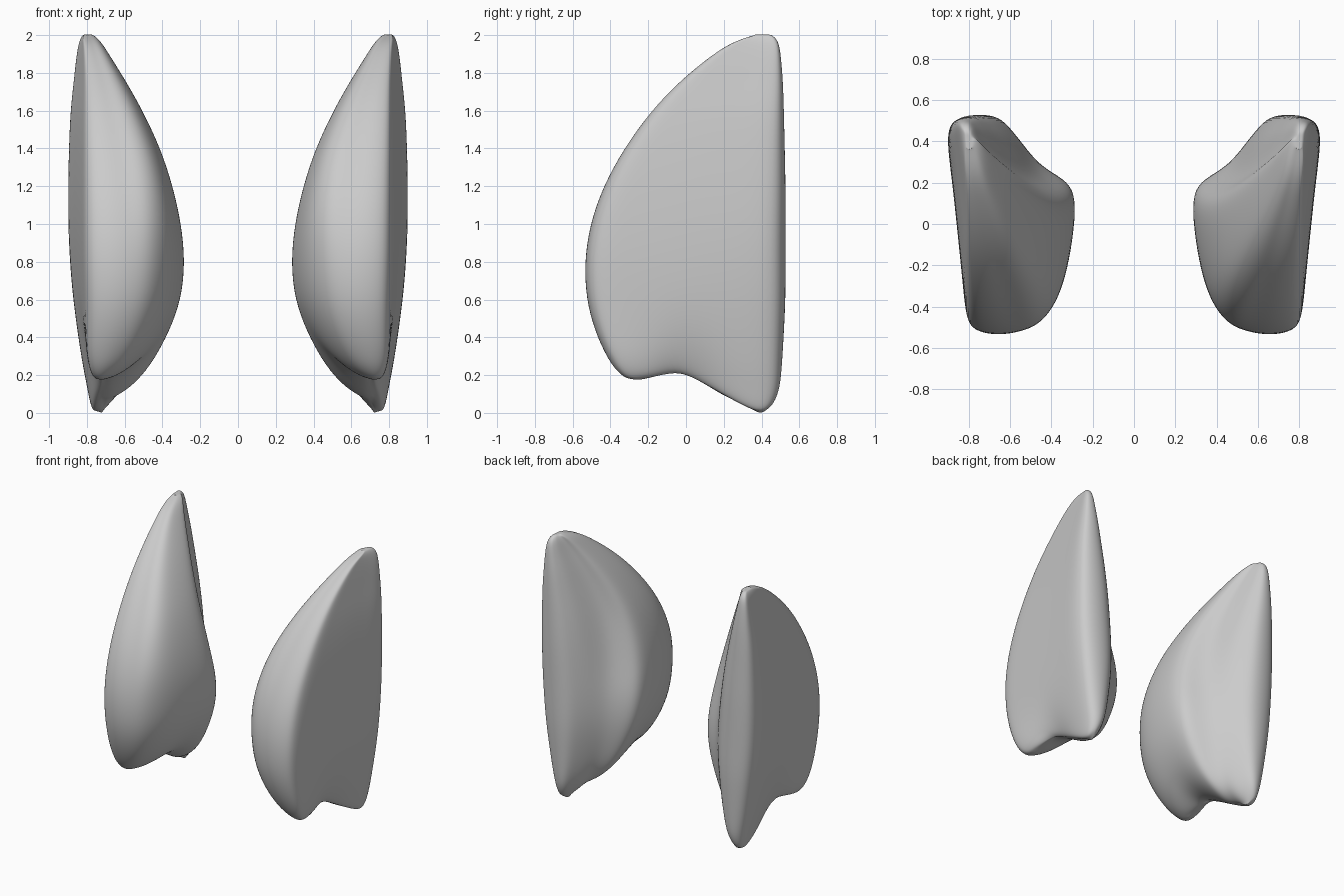
import bpy, bmesh, math

if "Cube" in bpy.data.objects:
    bpy.data.objects.remove(bpy.data.objects["Cube"])

# Horizontal cross-section: u = outer face (0) to inner ridge (1), v = front to back
RING = [(0, .07), (.06, .016), (.27, -.004), (.47, .01), (.65, .045), (.79, .13),
        (.88, .23), (.94, .34), (.985, .47), (1.01, .61), (.975, .69), (.84, .735),
        (.70, .785), (.59, .86), (.49, .935), (.40, .99), (.25, 1.003), (.08, .98),
        (-.01, .915), (0, .7), (0, .5), (0, .35), (0, .2)]

# z, front y, back y, inner x, outer x at front, outer x at back
SECTIONS = [
    (0.00, -.31, .45, .665, .755, .77),
    (0.03, -.345, .475, .60, .775, .785),
    (0.10, -.39, .50, .52, .79, .80),
    (0.22, -.435, .51, .44, .80, .825),
    (0.40, -.485, .52, .365, .80, .855),
    (0.60, -.53, .53, .30, .80, .885),
    (0.80, -.54, .53, .28, .805, .905),
    (1.00, -.51, .53, .30, .805, .915),
    (1.20, -.44, .53, .345, .805, .915),
    (1.40, -.33, .525, .41, .805, .91),
    (1.60, -.185, .52, .505, .805, .90),
    (1.75, -.04, .515, .59, .805, .88),
    (1.87, .105, .505, .665, .81, .865),
    (1.95, .22, .495, .715, .815, .85),
    (1.985, .31, .475, .745, .82, .835),
    (2.003, .375, .45, .77, .815, .82)]

# Height of the notched underside along y
BOTTOM = [(-.6, .20), (-.24, .175), (-.03, .225), (.1, .155), (.2, .09),
          (.33, .045), (.39, -.015), (.44, .03), (.55, .06)]


def underside(y):
    for (y0, z0), (y1, z1) in zip(BOTTOM, BOTTOM[1:]):
        if y <= y1:
            return z0 + (z1 - z0) * (y - y0) / (y1 - y0)
    return BOTTOM[-1][1]


def ring_points(z, yf, yb, xin, xf, xb):
    pts = []
    fall = max(0, 1 - z / .5)
    # the inner ridge drifts forward towards the top
    shift = 1 + .7 * min(1, max(0, (z - .75) / .7))
    for u, v in RING:
        w = v ** shift if 0 < v < .9 and u > .6 else v
        y = yf + (yb - yf) * w
        xo = xf + (xb - xf) * w
        xo -= .05 * fall * math.exp(-((y - .02) / .14) ** 2)
        pts.append((xo + (xin - xo) * u, y, z + underside(y) * fall))
    return pts


# Lofted side lobe
bm = bmesh.new()
rings = [[bm.verts.new(p) for p in ring_points(*s)] for s in SECTIONS]
n = len(RING)
for a, b in zip(rings, rings[1:]):
    for i in range(n):
        j = (i + 1) % n
        bm.faces.new((a[i], a[j], b[j], b[i]))

# Rounded caps, shrunk sideways then filled
for r in (rings[0], rings[-1]):
    mid = sum(v.co.x for v in r) / n
    cap = [bm.verts.new((mid + (v.co.x - mid) * .4, v.co.y * .9 + .02,
                         underside(v.co.y * .9 + .02) if r is rings[0] else v.co.z))
           for v in r]
    for i in range(n):
        j = (i + 1) % n
        bm.faces.new((r[i], r[j], cap[j], cap[i]))
    bmesh.ops.triangulate(bm, faces=[bm.faces.new(cap)])
bmesh.ops.recalc_face_normals(bm, faces=bm.faces)

mesh = bpy.data.meshes.new("side_lobes")
bm.to_mesh(mesh)
bm.free()
for p in mesh.polygons:
    p.use_smooth = True
lobes = bpy.data.objects.new("side_lobes", mesh)
bpy.context.collection.objects.link(lobes)

# Mirrored twin and smooth surface
mirror = lobes.modifiers.new("mirror", 'MIRROR')
mirror.use_axis[0] = True
mirror.use_clip = False
sub = lobes.modifiers.new("smooth", 'SUBSURF')
sub.levels = sub.render_levels = 2
